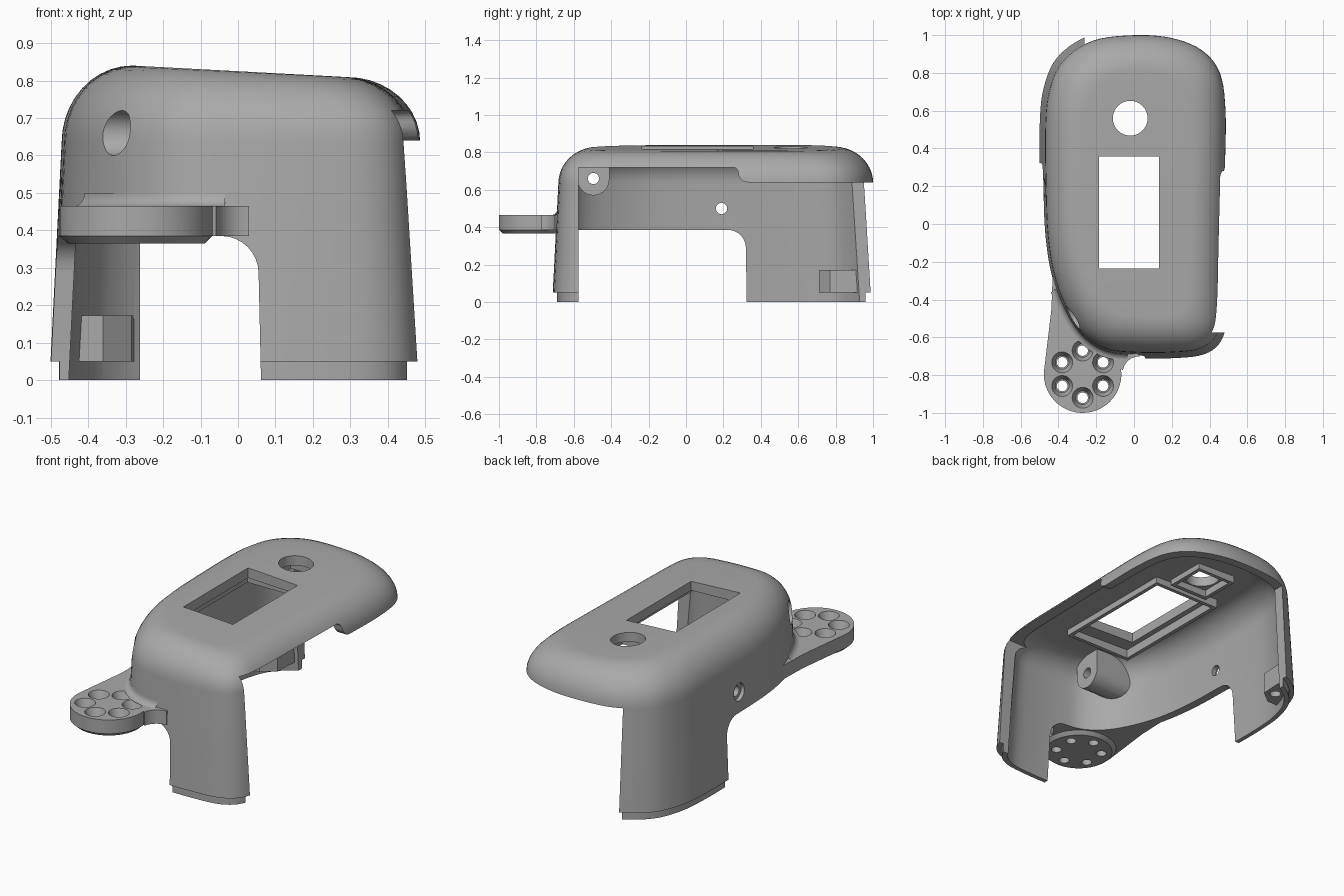
import bpy, bmesh, math
from mathutils import Vector

if "Cube" in bpy.data.objects:
    bpy.data.objects.remove(bpy.data.objects["Cube"])

grey = bpy.data.materials.new("warm grey plastic")
grey.use_nodes = True
GREY = (0.4, 0.4, 0.4, 1)
grey.diffuse_color = GREY
grey.node_tree.nodes["Principled BSDF"].inputs["Base Color"].default_value = GREY


def make(name, bm):
    bmesh.ops.recalc_face_normals(bm, faces=bm.faces)
    mesh = bpy.data.meshes.new(name)
    bm.to_mesh(mesh)
    bm.free()
    ob = bpy.data.objects.new(name, mesh)
    bpy.context.collection.objects.link(ob)
    mesh.materials.append(grey)
    return ob


def loft(name, rings, caps=True):
    bm = bmesh.new()
    rows = [[bm.verts.new(p) for p in ring] for ring in rings]
    n = len(rows[0])
    for a, b in zip(rows, rows[1:]):
        for i in range(n if caps else n - 1):
            j = (i + 1) % n
            bm.faces.new((a[i], a[j], b[j], b[i]))
    if caps:
        bm.faces.new(rows[0][::-1])
        bm.faces.new(rows[-1])
    return make(name, bm)


def prism(pts, axis, lo, hi):
    """Extrude a 2D outline along x, y or z."""
    def place(p, t):
        q = list(p)
        q.insert("xyz".index(axis), t)
        return q
    return loft("helper", [[place(p, t) for p in pts] for t in (lo, hi)])


def box(x0, x1, y0, y1, z0, z1):
    return prism([(x0, y0), (x1, y0), (x1, y1), (x0, y1)], "z", z0, z1)


def arc(cx, cy, r, a0, a1, n=8):
    angles = [math.radians(a0 + (a1 - a0) * i / n) for i in range(n + 1)]
    return [(cx + r * math.cos(a), cy + r * math.sin(a)) for a in angles]


def cylinder(cx, cy, r, axis, lo, hi):
    return prism(arc(cx, cy, r, 0, 360, 32)[:-1], axis, lo, hi)


def cone(cx, cy, r0, r1, z0, z1):
    return loft("helper", [[(x, y, z) for x, y in arc(cx, cy, r, 0, 360, 48)[:-1]]
                           for r, z in ((r0, z0), (r1, z1))])


def combine(ob, tool, op="DIFFERENCE", keep=False):
    mod = ob.modifiers.new("cut", "BOOLEAN")
    mod.operation, mod.solver, mod.object = op, "EXACT", tool
    dg = bpy.context.evaluated_depsgraph_get()
    dg.update()
    mesh = bpy.data.meshes.new_from_object(ob.evaluated_get(dg))
    ob.modifiers.clear()
    ob.data = mesh
    if not keep:
        bpy.data.objects.remove(tool)


# Plan outline of the housing, smoothed through a few points
PLAN = [(0, 1), (.2, .985), (.36, .92), (.455, .8), (.485, .6), (.482, .3), (.472, -.1),
        (.462, -.45), (.435, -.59), (.35, -.66), (.2, -.68), (0, -.68), (-.15, -.66),
        (-.27, -.58), (-.36, -.44), (-.425, -.26), (-.457, -.05), (-.467, .2),
        (-.47, .5), (-.45, .7), (-.38, .86), (-.22, .97)]


def smooth(pts, steps=5):
    out, n = [], len(pts)
    for i in range(n):
        a, b, c, d = (Vector(pts[(i + k) % n]) for k in (-1, 0, 1, 2))
        for s in range(steps):
            t = s / steps
            out.append(b + (c - a) * t / 2 + (2 * a - 5 * b + 4 * c - d) * t * t / 2
                       + (3 * b - a - 3 * c + d) * t ** 3 / 2)
    return out


OUTLINE = smooth(PLAN)


def ring(inset, z, pts=OUTLINE):
    kx, ky = 1 - inset / .475, 1 - inset / .84
    tilt = max(0, z - .64) / .19 * .033
    return [(p[0] * kx, .16 + (p[1] - .16) * ky, z - tilt * p[0]) for p in pts]


def dome(d, r, top):
    steps = [math.pi / 2 * i / 10 for i in range(11)]
    return [ring(d + r * (1 - math.cos(a)), top - r + r * math.sin(a)) for a in steps]


# Housing: outer form with a stepped lip at the foot, and the hollow inside
housing = loft("housing", [ring(-.007, 0), ring(-.007, .05), ring(-.03, .05)] + dome(0, .19, .825))
hollow = loft("helper", [ring(.013, -.1)] + dome(.05, .14, .77))
arm_trim = loft("helper", [ring(.01, -.1), ring(.03, .7)])

# Screw boss, foot lug and ceiling ribs stay solid inside the hollow
boss = prism([(-.58, .82)] + arc(-.495, .655, .085, 180, 360, 16) + [(-.41, .82)], "x", -.5, -.08)
lug = prism([(-.48, .71), (-.36, .71), (-.285, .77), (-.275, .98), (-.48, .98)], "z", .05, .172)
combine(hollow, boss)
combine(hollow, lug)


def frame(x0, x1, y0, y1, z, t=.022):
    for b in ((x0, x1, y0, y0 + t), (x0, x1, y1 - t, y1),
              (x0, x0 + t, y0, y1), (x1 - t, x1, y0, y1)):
        combine(hollow, box(*b, z, .81))


frame(-.24, .19, -.34, .42, .727)
frame(-.145, .105, .44, .68, .733)
combine(housing, hollow)

# Openings under the sides, back and front
combine(housing, box(-.262, .8, .5, 1.3, -.2, .64))
side = [(-.575, -.2), (.8, -.2), (.8, .64)] + arc(.33, .69, .05, 270, 180, 5) \
    + arc(.25, .69, .03, 0, 90, 5) + [(-.575, .72)]
combine(housing, prism(side, "x", .22, .8))
combine(housing, prism([(-1, -.2), (.328, -.2)] + arc(.225, .29, .095, 0, 90) + [(-1, .385)],
                       "x", -.8, -.12))
combine(housing, prism([(-.8, -.2), (.066, -.2)] + arc(-.045, .285, .1, 0, 90) + [(-.8, .385)],
                       "y", -1, -.3))

# Display window, button hole and screw holes
combine(housing, box(-.185, .132, -.235, .357, .6, 1))
combine(housing, cylinder(-.02, .56, .092, "z", .6, 1))
combine(housing, cylinder(-.495, .66, .06, "x", -.8, -.24))
combine(housing, cylinder(-.495, .66, .03, "x", -.8, .1))
combine(housing, cylinder(.19, .5, .05, "x", -.8, -.452))
combine(housing, cylinder(.19, .5, .03, "x", -.8, -.2))
combine(housing, cylinder(-.34, .8, .03, "z", -.1, .12))

# Side arm ending in a disc with six countersunk holes
CX, CY, R = -.272, -.795, .205
plan = arc(CX, CY, R, 175, 368, 32) + arc(.03, -.79, .09, 170, 90) \
    + [(.03, -.6), (-.2, -.5), (-.36, -.2), (-.43, -.25), (-.437, -.45)]
arm = prism(plan, "z", .385, .465)
combine(arm, arm_trim)
combine(arm, cone(CX, CY, R - .022, R, .365, .386), "UNION")
for k in range(6):
    a = math.radians(30 + 60 * k)
    x, y = CX + .125 * math.cos(a), CY + .125 * math.sin(a)
    combine(arm, cylinder(x, y, .028, "z", .3, .6))
    combine(arm, cone(x, y, .036, .056, .415, .467))
arm.name = "disc_arm"

# Curved fillet where the arm meets the housing
near = [p for p in OUTLINE if p[1] < -.3 and p[0] < 0]
rows = []
for i in range(7):
    a = math.pi / 2 * i / 6
    rows.append(ring(-.009 - .035 * (1 - math.sin(a)), .464 + .036 * (1 - math.cos(a)), near))
fillet = loft("arm_fillet", rows, caps=False)

for ob in (housing, arm, fillet):
    bpy.ops.object.select_all(action="DESELECT")
    ob.select_set(True)
    bpy.context.view_layer.objects.active = ob
    bpy.ops.object.shade_smooth_by_angle(angle=math.radians(30))
